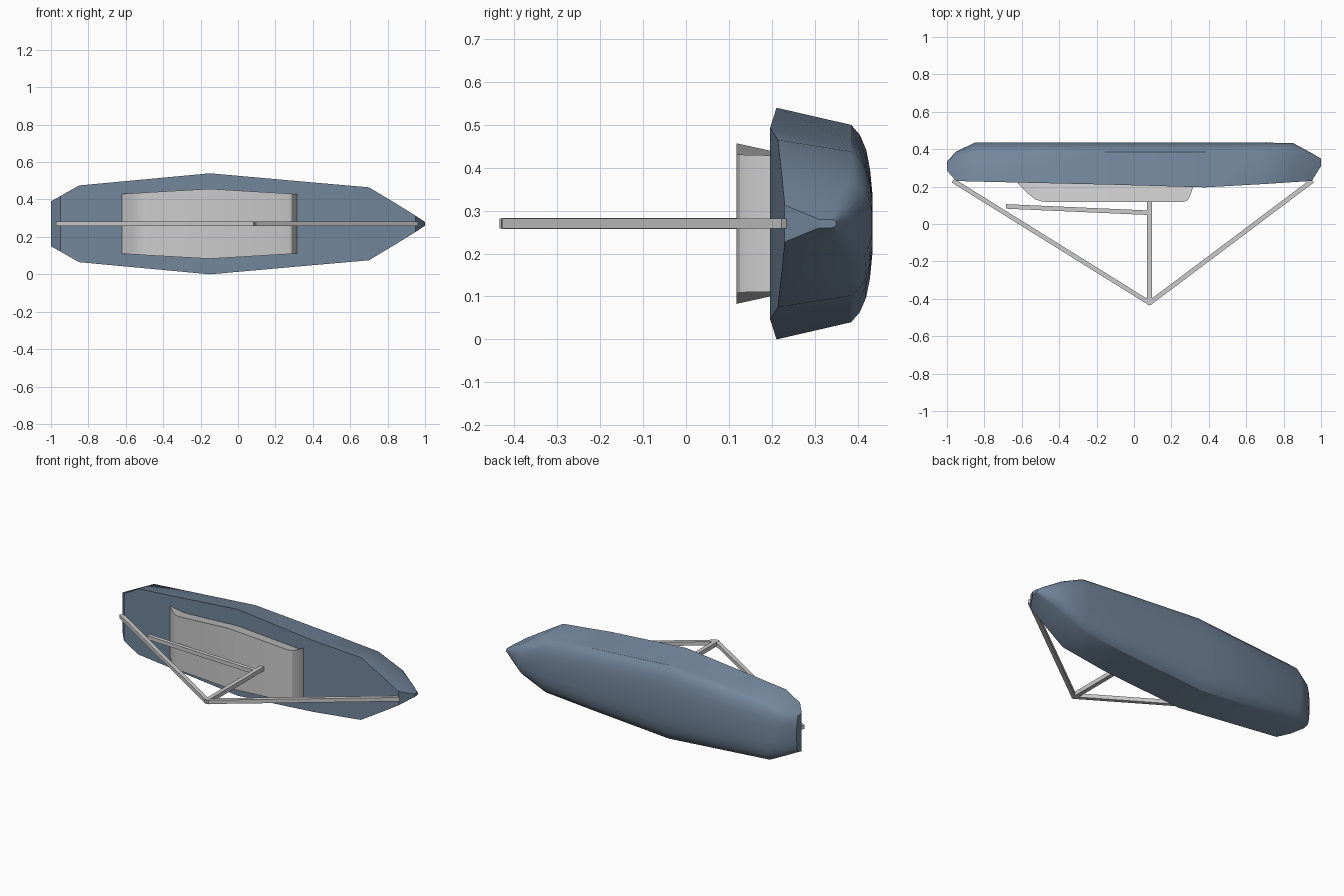
import bpy, bmesh, math
from mathutils import Vector, Matrix

if "Cube" in bpy.data.objects:
    bpy.data.objects.remove(bpy.data.objects["Cube"])

ZC = 0.27  # centreline height: the boat lies on its side, deck facing -y


def material(name, rgb):
    m = bpy.data.materials.new(name)
    m.diffuse_color = (*rgb, 1)
    m.use_nodes = True
    m.node_tree.nodes["Principled BSDF"].inputs["Base Color"].default_value = m.diffuse_color
    return m


def loft(name, sections, angle, mat=None):
    """Skin closed rings of points and cap both ends."""
    bm = bmesh.new()
    rings = [[bm.verts.new(p) for p in s] for s in sections]
    n = len(rings[0])
    for a, b in zip(rings, rings[1:]):
        for i in range(n):
            j = (i + 1) % n
            bm.faces.new((a[i], a[j], b[j], b[i]))
    bm.faces.new(rings[0])
    bm.faces.new(rings[-1])
    bmesh.ops.recalc_face_normals(bm, faces=bm.faces)
    me = bpy.data.meshes.new(name)
    bm.to_mesh(me)
    bm.free()
    ob = bpy.data.objects.new(name, me)
    bpy.context.collection.objects.link(ob)
    if mat:
        me.materials.append(mat)
    bpy.context.view_layer.objects.active = ob
    ob.select_set(True)
    bpy.ops.object.shade_smooth_by_angle(angle=math.radians(angle))
    ob.select_set(False)
    return ob


def mirrored_ring(x, half):
    """Mirror a half section of (y, half width) across the centreline."""
    return [(x, y, ZC + w) for y, w in half] + [(x, y, ZC - w) for y, w in reversed(half)]


def spar(name, a, b, size=0.026):
    """Square stick between two (x, y) points on the centreline."""
    a, b = Vector((*a, ZC)), Vector((*b, ZC))
    d = b - a
    bpy.ops.mesh.primitive_cube_add(size=1)
    ob = bpy.context.object
    ob.name = name
    ob.data.transform(Matrix.Diagonal((d.length, size, size, 1)))
    ob.location = (a + b) / 2
    ob.rotation_euler.z = math.atan2(d.y, d.x)


# Hull stations: x, deck y, deck half width, chine y, chine half width, keel y
stations = [
    (-1.00, 0.285, 0.120, 0.320, 0.112, 0.335),
    (-0.95, 0.230, 0.148, 0.350, 0.132, 0.388),
    (-0.85, 0.227, 0.205, 0.385, 0.175, 0.435),
    (-0.15, 0.211, 0.270, 0.385, 0.230, 0.435),
    (0.38, 0.196, 0.223, 0.385, 0.193, 0.435),
    (0.70, 0.214, 0.195, 0.385, 0.168, 0.435),
    (0.85, 0.224, 0.105, 0.380, 0.100, 0.433),
    (0.95, 0.230, 0.043, 0.352, 0.042, 0.379),
    (1.00, 0.310, 0.010, 0.338, 0.010, 0.350),
]
# Bilge curve below the chine: fraction of depth, fraction of width
bilge = [(0.0, 1.0), (0.4, 0.9), (0.7, 0.75), (0.88, 0.55), (1.0, 0.28)]
blue = material("hull_blue", (0.17, 0.24, 0.33))
loft("hull", [mirrored_ring(x, [(dy, dw)] + [(cy + (ky - cy) * t, cw * s) for t, s in bilge])
              for x, dy, dw, cy, cw, ky in stations], 28, blue)

# Cabin stations: x, roof y, roof half width
cabin = [(-0.62, 0.215, 0.160), (-0.57, 0.165, 0.163), (-0.53, 0.133, 0.165),
         (-0.49, 0.119, 0.168), (-0.15, 0.118, 0.187), (0.265, 0.118, 0.162),
         (0.285, 0.126, 0.161), (0.295, 0.140, 0.160), (0.315, 0.193, 0.159)]
loft("cabin", [mirrored_ring(x, [(y, w), (0.24, w - (0.24 - y) * 0.22)])
               for x, y, w in cabin], 28)

# Mast, boom and stays
spar("mast", (0.083, 0.15), (0.083, -0.43))
spar("boom", (0.083, 0.06), (-0.685, 0.094), 0.024)
spar("forestay", (0.08, -0.425), (0.955, 0.232), 0.024)
spar("backstay", (0.088, -0.425), (-0.968, 0.232), 0.024)
